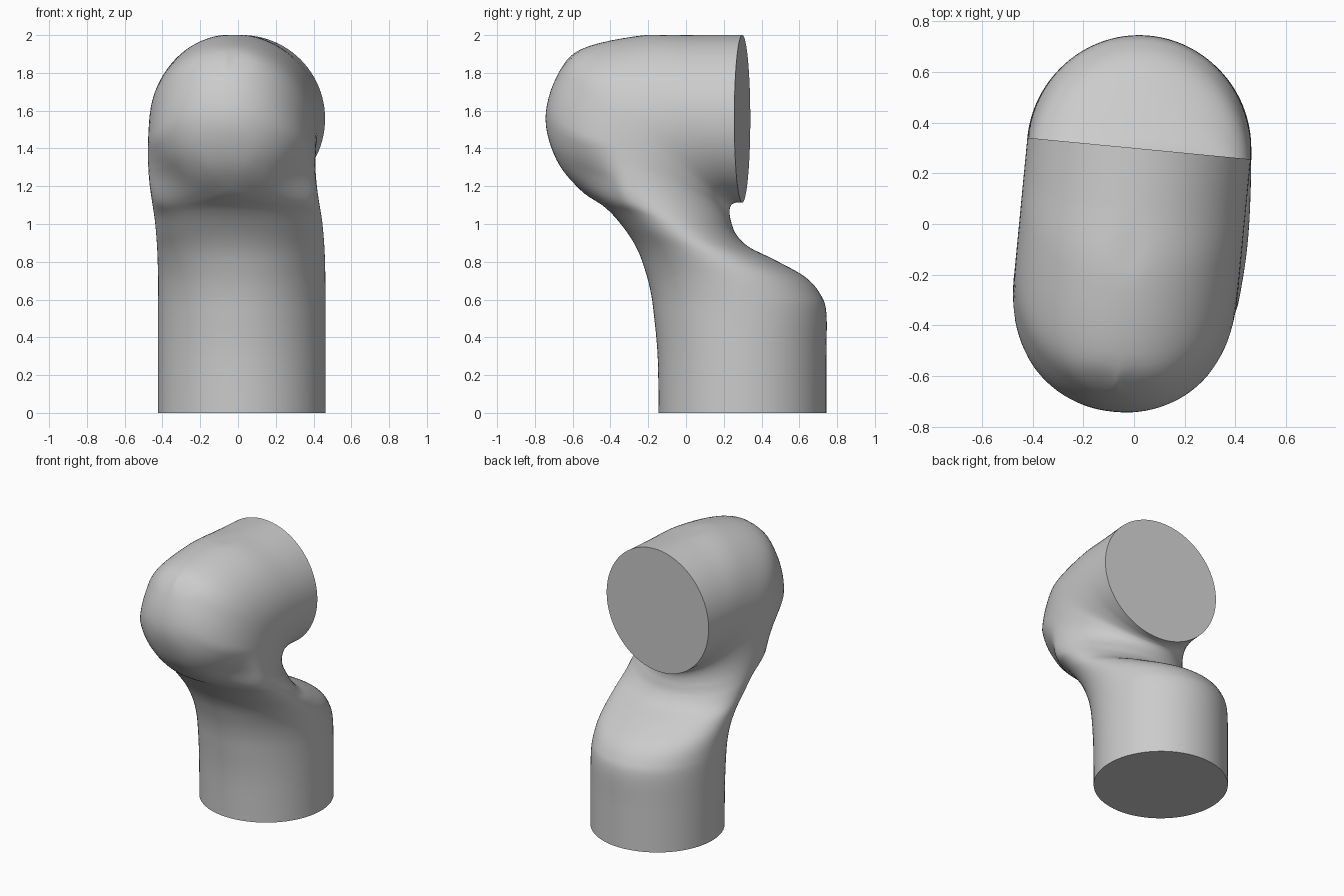
import bpy, bmesh, math
from mathutils import Vector

if "Cube" in bpy.data.objects:
    bpy.data.objects.remove(bpy.data.objects["Cube"])

R = 0.443
PX, PY = 0.02, 0.298      # pivot shared by the base and the turned upper barrel
TWIST = math.radians(-5.5)
DOME_Y, DOME_Z, DOME_R = -0.285, 1.557, 0.462
SEG, SUB = 96, 6

# section: inner (y, z), outer (y, z), roundness exponent, twist share, dome share
SECTIONS = [
    (0.743, 0.00, -0.145, 0.00, 2.0, 0.0, 0.0),
    (0.743, 0.30, -0.150, 0.30, 2.0, 0.0, 0.0),
    (0.743, 0.53, -0.170, 0.52, 2.0, 0.0, 0.0),
    (0.710, 0.63, -0.187, 0.64, 2.0, 0.05, 0.0),
    (0.630, 0.72, -0.215, 0.75, 2.0, 0.1, 0.0),
    (0.470, 0.81, -0.260, 0.87, 2.0, 0.2, 0.0),
    (0.330, 0.88, -0.330, 0.98, 2.0, 0.32, 0.0),
    (0.262, 0.95, -0.425, 1.085, 2.0, 0.48, 0.1),
    (0.236, 1.02, -0.560, 1.18, 2.05, 0.68, 0.5),
    (0.229, 1.06, -0.687, 1.34, 2.1, 0.88, 1.0),
    (0.231, 1.085, -0.746, 1.557, 2.15, 1.0, 1.0),
    (0.238, 1.10, -0.690, 1.775, 2.1, 1.0, 1.0),
    (0.248, 1.107, -0.560, 1.925, 2.05, 1.0, 1.0),
    (0.260, 1.112, -0.220, 2.00, 2.0, 1.0, 0.0),
    (0.278, 1.114, 0.060, 2.00, 2.0, 1.0, 0.0),
    (PY, 1.114, PY, 2.00, 2.0, 1.0, 0.0),
]


def blend(a, b, c, d, t):
    """Catmull-Rom blend of four sections."""
    return [0.5 * (2 * q + (r - p) * t + (2 * p - 5 * q + 4 * r - s) * t * t
                   + (3 * q - p - 3 * r + s) * t ** 3)
            for p, q, r, s in zip(a, b, c, d)]


def smooth(lo, hi, v):
    t = max(0.0, min(1.0, (v - lo) / (hi - lo)))
    return t * t * (3 - 2 * t)


def ring(bm, sec):
    yi, zi, yo, zo, n, tw, dome = sec
    inner, outer = Vector((0, yi, zi)), Vector((0, yo, zo))
    mid, half = (inner + outer) / 2, (outer - inner) / 2
    ca, sa = math.cos(TWIST * tw), math.sin(TWIST * tw)
    verts = []
    for k in range(SEG):
        a = 2 * math.pi * k / SEG
        c, s = math.cos(a), math.sin(a)
        e = 2 / n if c > 0 else 1.0          # only the outer half is fuller
        u = math.copysign(abs(c) ** e, c)
        x = R * abs(s) ** e
        p = mid + half * u
        # round the front into a ball
        dy, dz = min(0, p.y - DOME_Y), p.z - DOME_Z
        lim = math.sqrt(max(0, DOME_R ** 2 - dy * dy - dz * dz))
        w = max(smooth(-0.28, -0.55, p.y), smooth(1.35, 1.6, p.z))
        w *= max(0, min(1, dome)) * smooth(-0.2, -0.35, p.y)
        x += w * (min(x, max(lim, 0.3 * x)) - x)
        x = math.copysign(x, s)
        y = p.y - PY
        verts.append(bm.verts.new((PX + x * ca - y * sa,
                                   PY + x * sa + y * ca, max(0, min(2, p.z)))))
    return verts


# one continuous bent body, from the base disc to the end disc
bm = bmesh.new()
rings = []
last = len(SECTIONS) - 1
for i in range(last):
    pts = [SECTIONS[min(max(i + j, 0), last)] for j in (-1, 0, 1, 2)]
    rings += [ring(bm, blend(*pts, t / SUB)) for t in range(SUB)]
rings.append(ring(bm, SECTIONS[-1]))
for a, b in zip(rings, rings[1:]):
    for k in range(SEG):
        m = (k + 1) % SEG
        bm.faces.new((a[k], a[m], b[m], b[k]))
bm.faces.new(rings[0])
bm.faces.new(rings[-1])
bmesh.ops.recalc_face_normals(bm, faces=bm.faces)

mesh = bpy.data.meshes.new("bent_body")
bm.to_mesh(mesh)
bm.free()
body = bpy.data.objects.new("bent_body", mesh)
bpy.context.collection.objects.link(body)
bpy.context.view_layer.objects.active = body
body.select_set(True)
bpy.ops.object.shade_smooth_by_angle(angle=math.radians(40))
